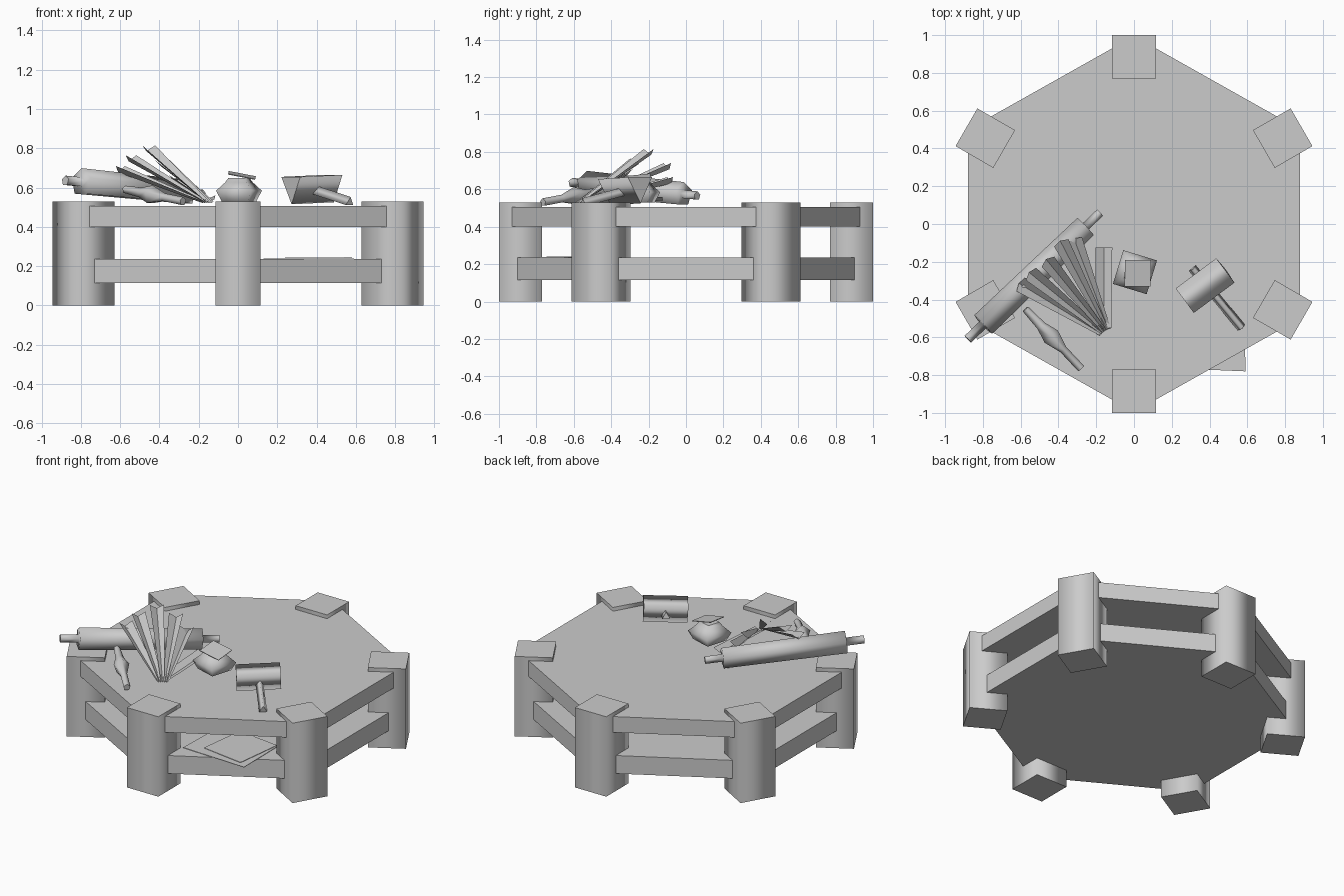
import bpy, bmesh
from math import pi, cos, sin, radians
from mathutils import Vector

if "Cube" in bpy.data.objects:
    bpy.data.objects.remove(bpy.data.objects["Cube"])


def make_object(name, verts, faces, smooth=()):
    mesh = bpy.data.meshes.new(name)
    mesh.from_pydata([tuple(v) for v in verts], [], faces)
    bm = bmesh.new()
    bm.from_mesh(mesh)
    bmesh.ops.recalc_face_normals(bm, faces=bm.faces)
    bm.to_mesh(mesh)
    bm.free()
    for i in smooth:
        mesh.polygons[i].use_smooth = True
    ob = bpy.data.objects.new(name, mesh)
    bpy.context.collection.objects.link(ob)
    return ob


def turned(name, start, end, profile, sides, phase=0.0):
    """Low-sided turned shape; profile holds (fraction along axis, radius)."""
    a, b = Vector(start), Vector(end)
    axis = (b - a).normalized()
    side = axis.cross(Vector((0, 0, 1)))
    side = side.normalized() if side.length > 1e-4 else Vector((1, 0, 0))
    up = side.cross(axis)
    verts, faces = [], []
    for t, r in profile:
        for k in range(sides):
            ang = phase + 2 * pi * k / sides
            verts.append(a.lerp(b, t) + r * (cos(ang) * side + sin(ang) * up))
    for i in range(len(profile) - 1):
        for k in range(sides):
            n = (k + 1) % sides
            faces.append((i * sides + k, i * sides + n,
                          (i + 1) * sides + n, (i + 1) * sides + k))
    walls = range(len(faces))
    last = (len(profile) - 1) * sides
    faces.append(tuple(range(sides))[::-1])
    faces.append(tuple(range(last, last + sides)))
    return make_object(name, verts, faces, walls)


def slab(name, outline, z0, z1):
    n = len(outline)
    verts = [(x, y, z) for z in (z0, z1) for x, y in outline]
    faces = [tuple(range(n))[::-1], tuple(range(n, 2 * n))]
    faces += [(k, (k + 1) % n, n + (k + 1) % n, n + k) for k in range(n)]
    return make_object(name, verts, faces)


def leaf(name, base, tip, base_width, tip_width, fold):
    """Strip folded along its middle like an open V."""
    a, b = Vector(base), Vector(tip)
    side = (b - a).cross(Vector((0, 0, 1))).normalized()
    drop = side.cross(b - a).normalized() * fold
    verts = []
    for p, w in ((a, base_width), (b, tip_width)):
        d = drop * (w / tip_width)
        verts += [p - side * w / 2, p - d, p + side * w / 2]
    make_object(name, verts, [(0, 1, 4, 3), (1, 2, 5, 4)])


# Hexagonal table top and lower shelf
hexagon = [(0, -0.995), (0.88, -0.5), (0.88, 0.5), (0, 0.995), (-0.88, 0.5), (-0.88, -0.5)]
slab("table_top", hexagon, 0.40, 0.505)
slab("lower_shelf", [(x * 0.97, y * 0.97) for x, y in hexagon], 0.115, 0.235)

# Six square legs
for i in range(6):
    ang = radians(30 + 60 * i)
    r = 0.885 if i in (1, 4) else 0.909
    x, y = r * cos(ang), r * sin(ang)
    turned(f"leg_{i + 1}", (x, y, 0), (x, y, 0.53), [(0, 0.163), (1, 0.163)], 4, pi / 4 - ang)

# Paper sheets on the shelf
slab("lower_sheet", [(0.13, -0.76), (0.59, -0.78), (0.585, -0.41), (0.14, -0.39)], 0.236, 0.239)
slab("upper_sheet", [(0.24, -0.70), (0.54, -0.745), (0.58, -0.42), (0.28, -0.38)], 0.241, 0.244)

# Rolling pin resting on a leg
turned("rolling_pin", (-0.88, -0.61, 0.635), (-0.18, 0.06, 0.565),
       [(0, 0.026), (0.115, 0.026), (0.115, 0.072), (0.89, 0.066), (0.89, 0.024), (1, 0.024)],
       5, pi / 2)

# Small spindle
turned("spindle", (-0.575, -0.45, 0.59), (-0.28, -0.765, 0.53),
       [(0, 0.02), (0.28, 0.027), (0.46, 0.05), (0.68, 0.022), (1, 0.022)], 5, pi / 2)

# Fan of folded leaves
tips = [(-0.60, -0.32, 0.71), (-0.545, -0.265, 0.765), (-0.455, -0.20, 0.815),
        (-0.385, -0.10, 0.74), (-0.315, -0.085, 0.665)]
for i, tip in enumerate(tips):
    leaf(f"leaf_{i + 1}", (-0.175 + 0.01 * i, -0.58 + 0.006 * i, 0.53), tip, 0.025, 0.085, 0.035)
leaf("flat_leaf", (-0.16, -0.55, 0.54), (-0.16, -0.125, 0.56), 0.08, 0.09, 0.02)

# Squat four-sided jar with tilted lid
turned("jar", (0.005, -0.255, 0.53), (0.005, -0.255, 0.65),
       [(0, 0.10), (0.45, 0.132), (0.8, 0.08), (1, 0.06)], 4, radians(-28))
lid = slab("jar_lid", [(-0.07, -0.07), (0.07, -0.07), (0.07, 0.07), (-0.07, 0.07)], -0.002, 0.002)
lid.location = (0.02, -0.26, 0.662)
lid.rotation_euler = (radians(6), radians(11), 0)

# Mallet with triangular head and handle
turned("mallet_head", (0.27, -0.405, 0.608), (0.485, -0.245, 0.618),
       [(0, 0.093), (1, 0.093)], 3, -pi / 2)
turned("mallet_handle", (0.31, -0.235, 0.61), (0.57, -0.55, 0.525),
       [(0, 0.028), (1, 0.028)], 3, pi / 2)
